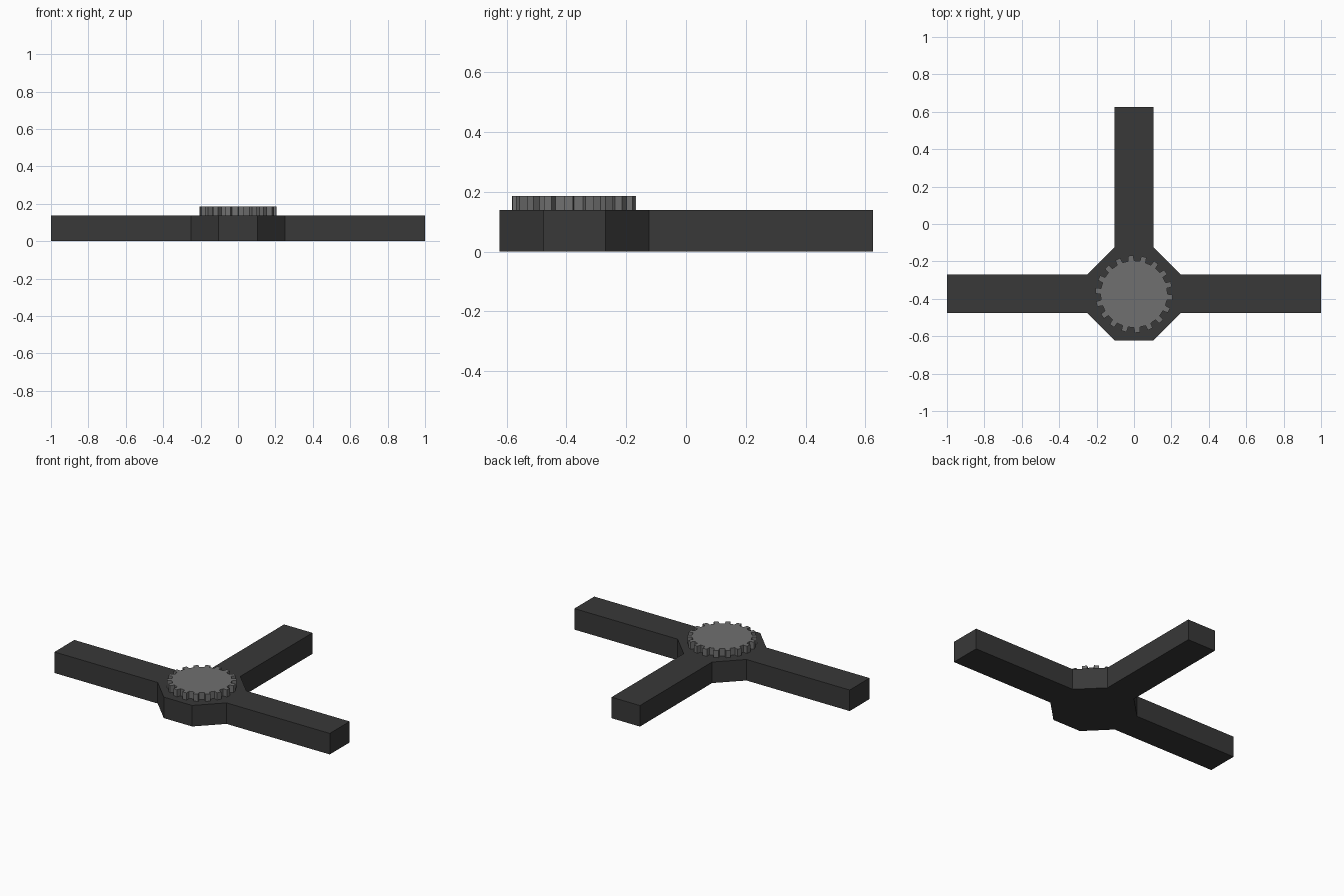
import bpy, bmesh
from math import cos, sin, radians

if "Cube" in bpy.data.objects:
    bpy.data.objects.remove(bpy.data.objects["Cube"])


def material(name, v):
    m = bpy.data.materials.new(name)
    m.diffuse_color = (v, v, v, 1)
    m.use_nodes = True
    m.node_tree.nodes["Principled BSDF"].inputs["Base Color"].default_value = m.diffuse_color
    return m


def prism(name, pts, z0, z1, mat):
    """Extrude a flat outline from z0 up to z1."""
    bm = bmesh.new()
    face = bm.faces.new([bm.verts.new((x, y, z0)) for x, y in pts])
    new = bmesh.ops.extrude_face_region(bm, geom=[face], use_keep_orig=True)["geom"]
    bmesh.ops.translate(bm, vec=(0, 0, z1 - z0),
                        verts=[v for v in new if isinstance(v, bmesh.types.BMVert)])
    bmesh.ops.recalc_face_normals(bm, faces=bm.faces)
    me = bpy.data.meshes.new(name)
    bm.to_mesh(me)
    bm.free()
    me.materials.append(mat)
    ob = bpy.data.objects.new(name, me)
    bpy.context.collection.objects.link(ob)
    return ob


CY = -0.373          # hub centre
W, R = 0.103, 0.25   # arm half width, hub half width
H = 0.138

# T-shaped base: right half outline, mirrored for the left
half = [(W, CY - R), (R, CY - W), (1, CY - W), (1, CY + W),
        (R, CY + W), (W, CY + R), (W, 0.625)]
outline = half + [(-x, y) for x, y in reversed(half)]
prism("three_arm_base", outline, 0, H, material("dark_grey", 0.04))

# Gear on the hub: 18 slightly tapered teeth
TEETH, ROOT, TIP = 18, 0.179, 0.207
gear = []
for i in range(TEETH):
    a = 15 + i * 360 / TEETH
    for da, r in ((-5, ROOT), (-4, TIP), (4, TIP), (5, ROOT)):
        t = radians(a + da)
        gear.append((r * cos(t), CY - 0.002 + r * sin(t)))
prism("hub_gear", gear, H, 0.185, material("mid_grey", 0.16))
